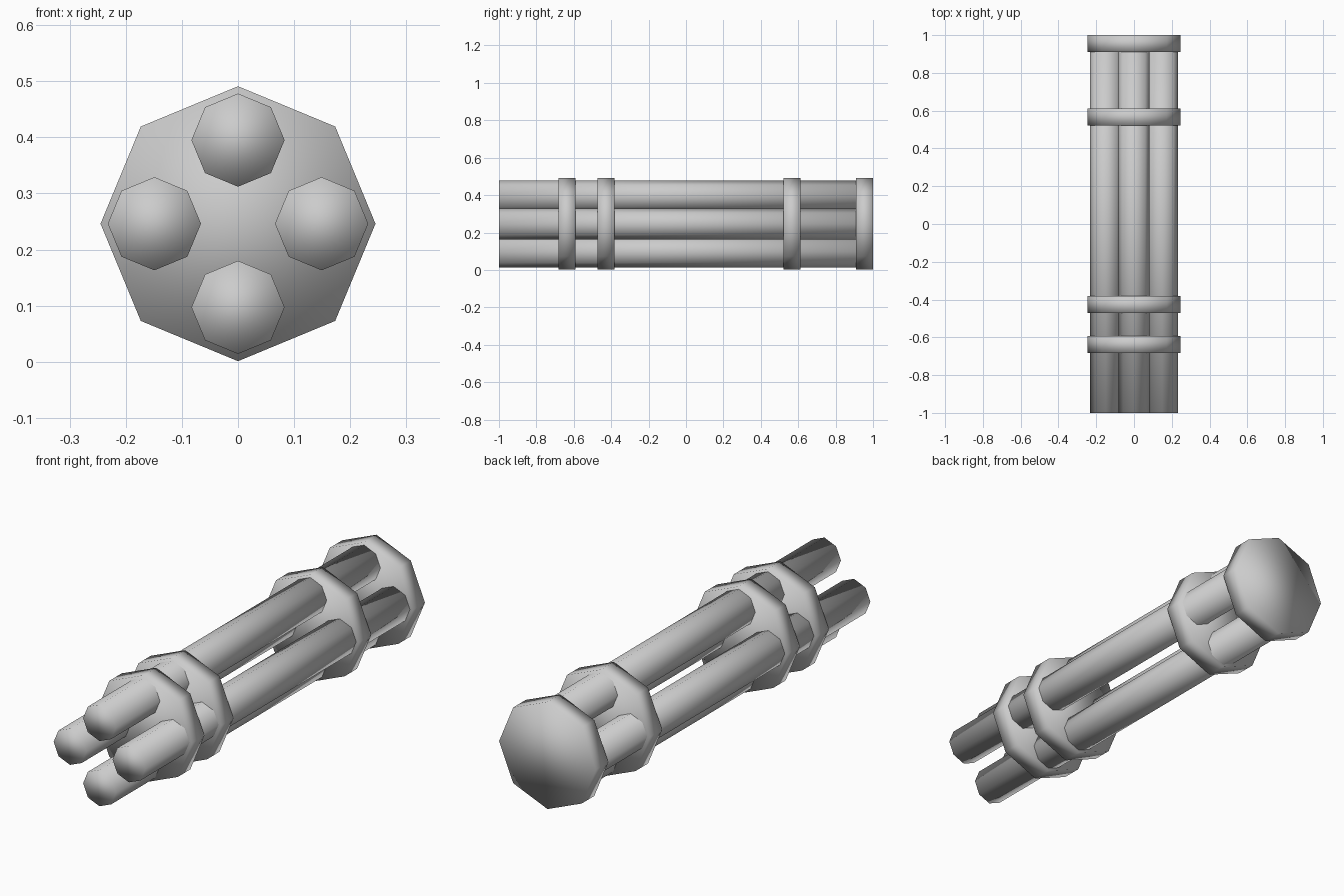
import bpy
from math import pi, sin, cos

if "Cube" in bpy.data.objects:
    bpy.data.objects.remove(bpy.data.objects["Cube"])

CZ = 0.246   # height of the central axis


def octagon_rod(name, x, z, radius, y0, y1):
    """Eight-sided capped rod running along y, smooth shaded."""
    bpy.ops.mesh.primitive_cylinder_add(
        vertices=8, radius=radius, depth=y1 - y0,
        location=(x, (y0 + y1) / 2, z), rotation=(pi / 2, 0, 0))
    ob = bpy.context.object
    ob.name = name
    bpy.ops.object.shade_smooth()
    return ob


# four barrels around the axis
for i in range(4):
    a = i * pi / 2
    octagon_rod(f"barrel_{i + 1}", 0.149 * cos(a), CZ + 0.149 * sin(a),
                0.083, -1.0, 0.95)

# three clamp discs and the closing back plate
discs = [("front_clamp", -0.682), ("second_clamp", -0.472),
         ("rear_clamp", 0.522), ("back_plate", 0.91)]
for name, y in discs:
    octagon_rod(name, 0, CZ, 0.245, y, y + 0.09)
